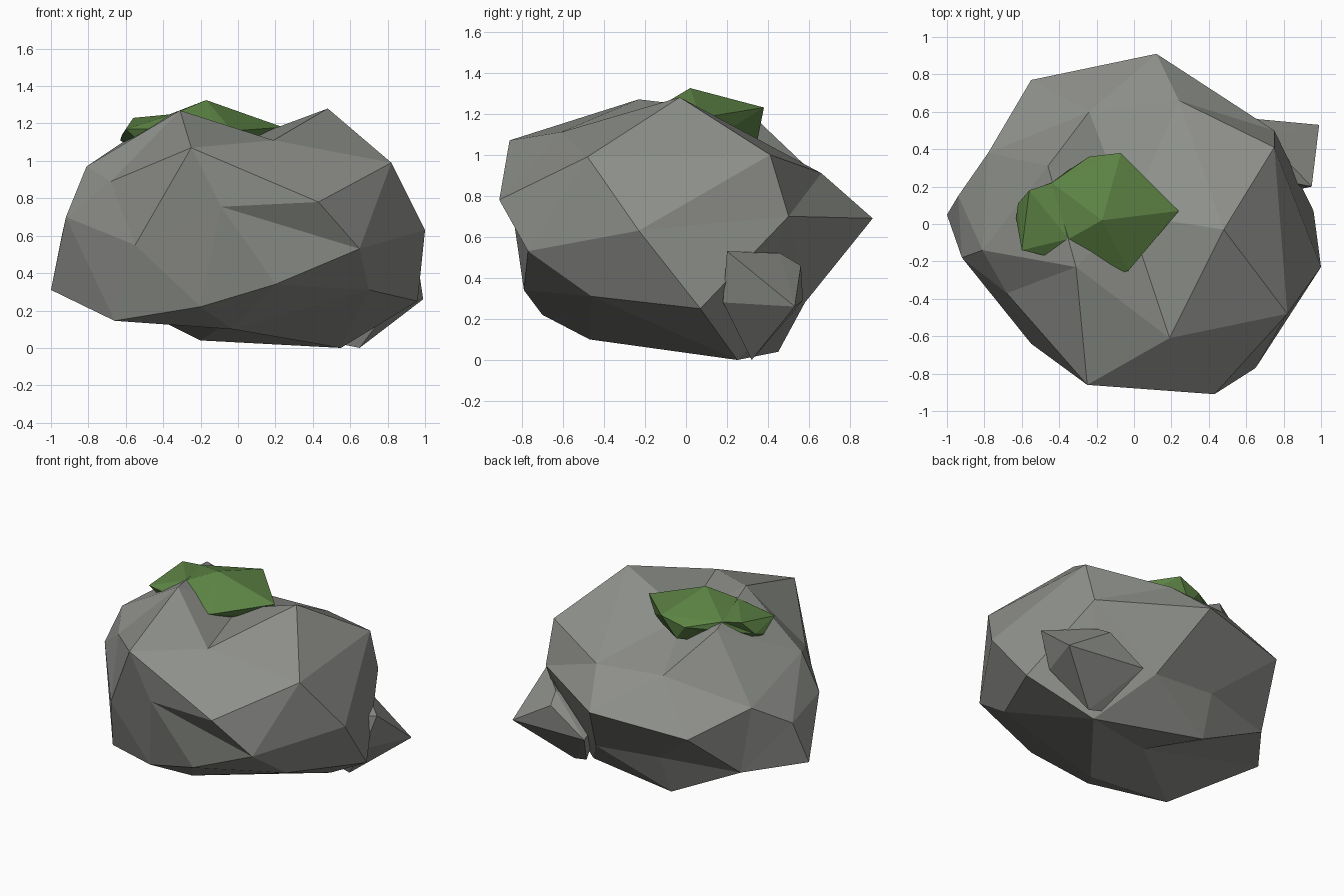
import bpy, bmesh
from mathutils import Vector


def material(name, rgb):
    m = bpy.data.materials.new(name)
    m.diffuse_color = (*rgb, 1)
    return m


def faceted(name, points, centre, mat, squash=1.0, flips=()):
    """Wrap points around a centre: triangulate on a sphere, then restore the dents.
    flips lists point pairs whose shared edge is turned to the other diagonal."""
    c = Vector(centre)
    bm = bmesh.new()
    corner = {}
    for p in points:
        d = Vector(p) - c
        d.z *= squash
        corner[p] = bm.verts.new(d.normalized())
    bmesh.ops.convex_hull(bm, input=bm.verts[:])
    for p, v in corner.items():
        v.co = p
    bmesh.ops.triangulate(bm, faces=bm.faces[:])
    for a, b in flips:
        edge = bm.edges.get((corner[a], corner[b]))
        if edge:
            bmesh.utils.edge_rotate(edge, True)
    bmesh.ops.recalc_face_normals(bm, faces=bm.faces[:])
    me = bpy.data.meshes.new(name)
    bm.to_mesh(me)
    bm.free()
    me.materials.append(mat)
    ob = bpy.data.objects.new(name, me)
    bpy.context.collection.objects.link(ob)
    return ob


grey = material("stone_grey", (0.27, 0.278, 0.256))
green = material("moss_green", (0.108, 0.228, 0.058))

# Main boulder, listed by height band
brow = (0.19, -0.61, 1.11)
lip = (0.43, -0.91, 0.78)
dent = (-0.09, -0.85, 0.755)
chin = (0.20, -0.79, 0.34)
crown = [(0.48, -0.03, 1.28), (-0.31, -0.23, 1.27), (-0.46, 0.31, 1.205),
         brow, (-0.25, -0.86, 1.07), (-0.03, 0.05, 1.09),
         (0.75, 0.41, 1.0), (0.82, -0.48, 0.99), (-0.81, -0.14, 0.97),
         (-0.24, 0.60, 0.93), (0.24, 0.66, 0.91), (-0.68, -0.37, 0.89)]
waist = [lip, dent, (-0.78, 0.38, 0.76),
         (-0.92, -0.18, 0.70), (0.75, 0.50, 0.70), (0.12, 0.91, 0.69),
         (1.0, -0.23, 0.63), (-0.55, 0.77, 0.62), (-0.94, 0.15, 0.61),
         (-0.55, -0.64, 0.55), (0.65, -0.77, 0.53)]
base = [chin, (0.70, -0.46, 0.31), (-1.0, 0.05, 0.31),
        (-0.72, 0.415, 0.30), (0.96, 0.07, 0.25), (-0.20, -0.70, 0.22),
        (-0.66, -0.46, 0.145), (-0.03, -0.47, 0.10), (-0.20, 0.45, 0.04),
        (0.55, 0.25, 0.0), (0.30, 0.58, 0.28), (-0.18, 0.56, 0.32),
        (-0.08, 0.0, 0.12)]
faceted("boulder", crown + waist + base, (0, 0, 0.6), grey,
        flips=[(brow, dent), (lip, chin)])

# Small stone leaning on the back right
faceted("side_stone",
        [(0.95, 0.20, 0.53), (0.70, 0.46, 0.52), (0.67, 0.56, 0.46),
         (0.99, 0.53, 0.26), (0.86, 0.18, 0.28), (0.65, 0.32, 0.0),
         (0.40, 0.57, 0.29), (0.55, 0.33, 0.02), (0.45, 0.30, 0.35)],
        (0.70, 0.38, 0.30), grey)

# Moss cap: domed top, notched rim, buried underside
rim = [(-0.56, 0.18, 1.23), (-0.44, 0.22, 1.22), (-0.24, 0.36, 1.18),
       (-0.07, 0.38, 1.23), (0.24, 0.07, 1.18), (-0.03, -0.25, 1.16),
       (-0.11, -0.27, 1.15), (-0.35, -0.08, 1.25), (-0.43, -0.18, 1.17),
       (-0.60, -0.14, 1.17), (-0.63, 0.03, 1.11), (-0.62, 0.11, 1.14)]
under = [(-0.50, 0.10, 1.03), (-0.17, 0.35, 1.08), (0.18, 0.10, 1.06),
         (0.0, 0.0, 1.02), (-0.45, -0.10, 1.03)]
faceted("moss_cap", rim + under + [(-0.17, 0.02, 1.325)],
        (-0.20, 0.06, 1.13), green, squash=2.0)
